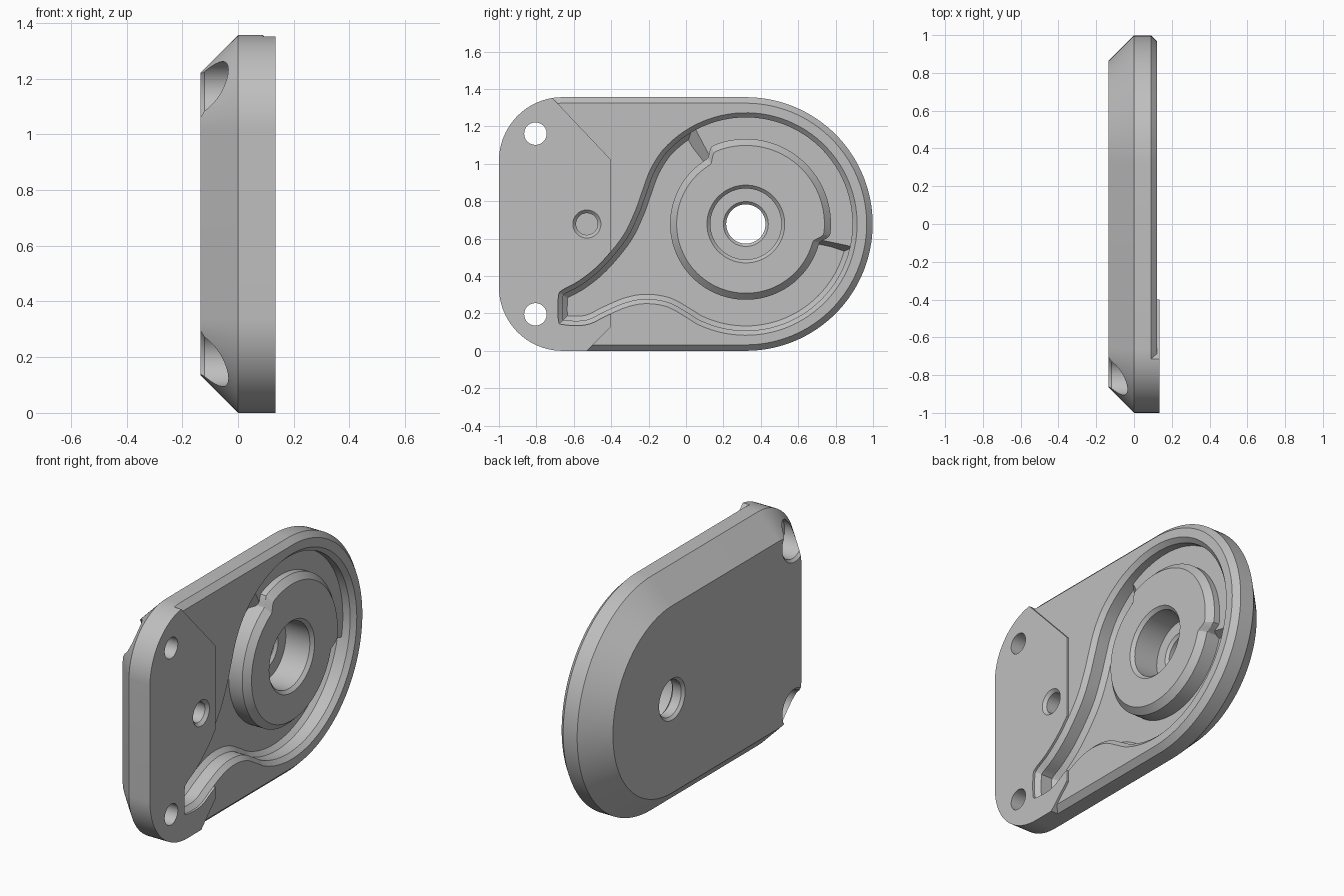
import bpy, bmesh
from math import sin, cos, radians, pi
from mathutils import Vector

cube = bpy.data.objects.get("Cube")
if cube:
    bpy.data.objects.remove(cube, do_unlink=True)

grey = bpy.data.materials.new("plain_grey")
grey.use_nodes = True
GREY = (0.52, 0.52, 0.52, 1)
grey.diffuse_color = GREY
grey.node_tree.nodes["Principled BSDF"].inputs["Base Color"].default_value = GREY

HALF = 0.678             # half height, also the radius of the round end
HUB = (0.32, HALF)       # hub centre (y, z)
FACE, PAD = 0.122, 0.135  # front levels
FLOOR = 0.0              # pocket floor


def loft(name, sections):
    """Closed solid through (x, loop of (y, z)) sections of equal length."""
    bm = bmesh.new()
    rings = [[bm.verts.new((x, y, z)) for y, z in loop] for x, loop in sections]
    n = len(rings[0])
    for a, b in zip(rings, rings[1:]):
        for i in range(n):
            j = (i + 1) % n
            bm.faces.new((a[i], a[j], b[j], b[i]))
    bm.faces.new(rings[0])
    bm.faces.new(rings[-1])
    bmesh.ops.recalc_face_normals(bm, faces=bm.faces)
    mesh = bpy.data.meshes.new(name)
    bm.to_mesh(mesh)
    bm.free()
    mesh.materials.append(grey)
    obj = bpy.data.objects.new(name, mesh)
    bpy.context.collection.objects.link(obj)
    return obj


def combine(target, tool, operation):
    """Apply a boolean and delete the helper solid."""
    tool.hide_render = True
    mod = target.modifiers.new("join", 'BOOLEAN')
    mod.operation, mod.solver, mod.object = operation, 'EXACT', tool
    bpy.ops.object.select_all(action='DESELECT')
    bpy.context.view_layer.objects.active = target
    target.select_set(True)
    bpy.ops.object.modifier_apply(modifier=mod.name)
    bpy.data.objects.remove(tool, do_unlink=True)


def arc(centre, r, start, end, n):
    steps = [radians(start + (end - start) * i / n) for i in range(n + 1)]
    return [(centre[0] + r * cos(t), centre[1] + r * sin(t)) for t in steps]


def circle(centre, r, n=64):
    return arc(centre, r, 0, 360, n)[:-1]


def bore(name, centre, profile):
    """Turned cutter along x from (x, radius) pairs."""
    return loft(name, [(x, circle(centre, r)) for x, r in profile])


def outline(inset):
    """Plate outline: round back end, rounded front corners."""
    r = 0.34
    lo, hi = (r - 1, r), (r - 1, 2 * HALF - r)
    return (arc(HUB, HALF - inset, -90, 90, 64)
            + arc(hi, r - inset, 90, 180, 24) + arc(lo, r - inset, 180, 270, 24))


def spline(pts, n=6):
    """Smooth curve through the inner points of a list."""
    out = []
    for a, b, c, d in zip(pts, pts[1:], pts[2:], pts[3:]):
        a, b, c, d = map(Vector, (a, b, c, d))
        for i in range(n):
            t = i / n
            p = (2 * b + (c - a) * t + (2 * a - 5 * b + 4 * c - d) * t * t
                 + (3 * b - a - 3 * c + d) * t ** 3) / 2
            out.append((p.x, p.y))
    return out


def inset_loop(loop, dist):
    """Move a counter-clockwise loop inward along its vertex normals."""
    out = []
    for i, p in enumerate(loop):
        t = Vector(loop[(i + 1) % len(loop)]) - Vector(loop[i - 1])
        t.normalize()
        out.append((p[0] - t.y * dist, p[1] + t.x * dist))
    return out


# Plate with the wide back bevel
plate = loft("cover_plate", [(-0.135, outline(0.135)), (0, outline(0)), (PAD, outline(0))])

# Lower the face and bevel its rim everywhere except on the mounting pad
lowered = loft("lowered_face", [(x, [(-0.75, 1.39), (-0.40, 1.02), (-0.40, 0.13), (-0.56, -0.03),
                                     (-0.56, -0.2), (1.2, -0.2), (1.2, 1.6), (-0.75, 1.6)])
                                for x in (0.08, 0.2)])
core = loft("bevelled_core", [(0.05, outline(-0.04)), (FACE, outline(0.032))])
combine(lowered, core, 'DIFFERENCE')
combine(plate, lowered, 'DIFFERENCE')

# Teardrop pocket
big = arc(HUB, 0.595, -115, 138, 72)
side = [(-0.19, 0.97), (-0.235, 0.85), (-0.275, 0.74), (-0.34, 0.61), (-0.46, 0.465),
        (-0.57, 0.375), (-0.66, 0.325), (-0.682, 0.29), (-0.682, 0.165), (-0.655, 0.14),
        (-0.53, 0.14), (-0.42, 0.19), (-0.31, 0.236), (-0.21, 0.252), (-0.1, 0.235), (0.0, 0.18)]
pocket = big[:-1] + spline([big[-4], big[-1]] + side + [big[0], big[3]])
c = 0.025
combine(plate, loft("pocket_cut", [(FLOOR, inset_loop(pocket, 2 * c)),
                                   (FLOOR + c, inset_loop(pocket, c)),
                                   (FACE - c, inset_loop(pocket, c)),
                                   (FACE, pocket), (0.2, pocket)]), 'DIFFERENCE')


# Hub, wider over the upper sector
def hub_loop(inset):
    def ease(deg, edge):
        t = min(max((deg - edge) / 8 + 0.5, 0), 1)
        return t * t * (3 - 2 * t)
    pts = []
    for i in range(180):
        deg = -180 + 2 * i
        r = 0.405 + 0.05 * ease(deg, -11) * (1 - ease(deg, 117)) - inset
        pts.append((HUB[0] + r * cos(radians(deg)), HUB[1] + r * sin(radians(deg))))
    return pts


combine(plate, loft("hub", [(-0.05, hub_loop(0)), (FACE - 0.035, hub_loop(0)),
                            (FACE, hub_loop(0.035))]), 'UNION')


# Raised channel floor beside the wide part of the hub, with sloped ends
def sector(a, b):
    return arc(HUB, 0.62, a, b, 48) + arc(HUB, 0.36, b, a, 48)


combine(plate, loft("raised_floor", [(-0.04, sector(-19, 128)),
                                     (FLOOR + 0.05, sector(-12, 118))]), 'UNION')

# Stepped hub bore
combine(plate, bore("bearing_bore", HUB, [(-0.05, 0.19), (FACE - 0.018, 0.19),
                                          (FACE, 0.208), (0.2, 0.208)]), 'DIFFERENCE')
combine(plate, bore("shaft_hole", HUB, [(-0.2, 0.12), (-0.135, 0.12), (-0.12, 0.105),
                                        (-0.065, 0.105), (-0.05, 0.12), (0, 0.12)]), 'DIFFERENCE')

# Blind dowel hole in the pad
combine(plate, bore("dowel_hole", (-0.53, HALF), [(0.0, 0.058), (PAD - 0.017, 0.058),
                                                  (PAD, 0.075), (0.2, 0.075)]), 'DIFFERENCE')

# Screw holes, counterbored from the back
for side_sign in (-1, 1):
    spot = (-0.805, HALF + side_sign * 0.483)
    combine(plate, bore("screw_hole", spot, [(-0.2, 0.06), (0.2, 0.06)]), 'DIFFERENCE')
    combine(plate, bore("counterbore", spot, [(-0.2, 0.115), (-0.135, 0.115), (-0.12, 0.1),
                                              (0.0, 0.1)]), 'DIFFERENCE')

bpy.ops.object.select_all(action='DESELECT')
plate.select_set(True)
bpy.context.view_layer.objects.active = plate
bpy.ops.object.shade_smooth_by_angle(angle=radians(20))
